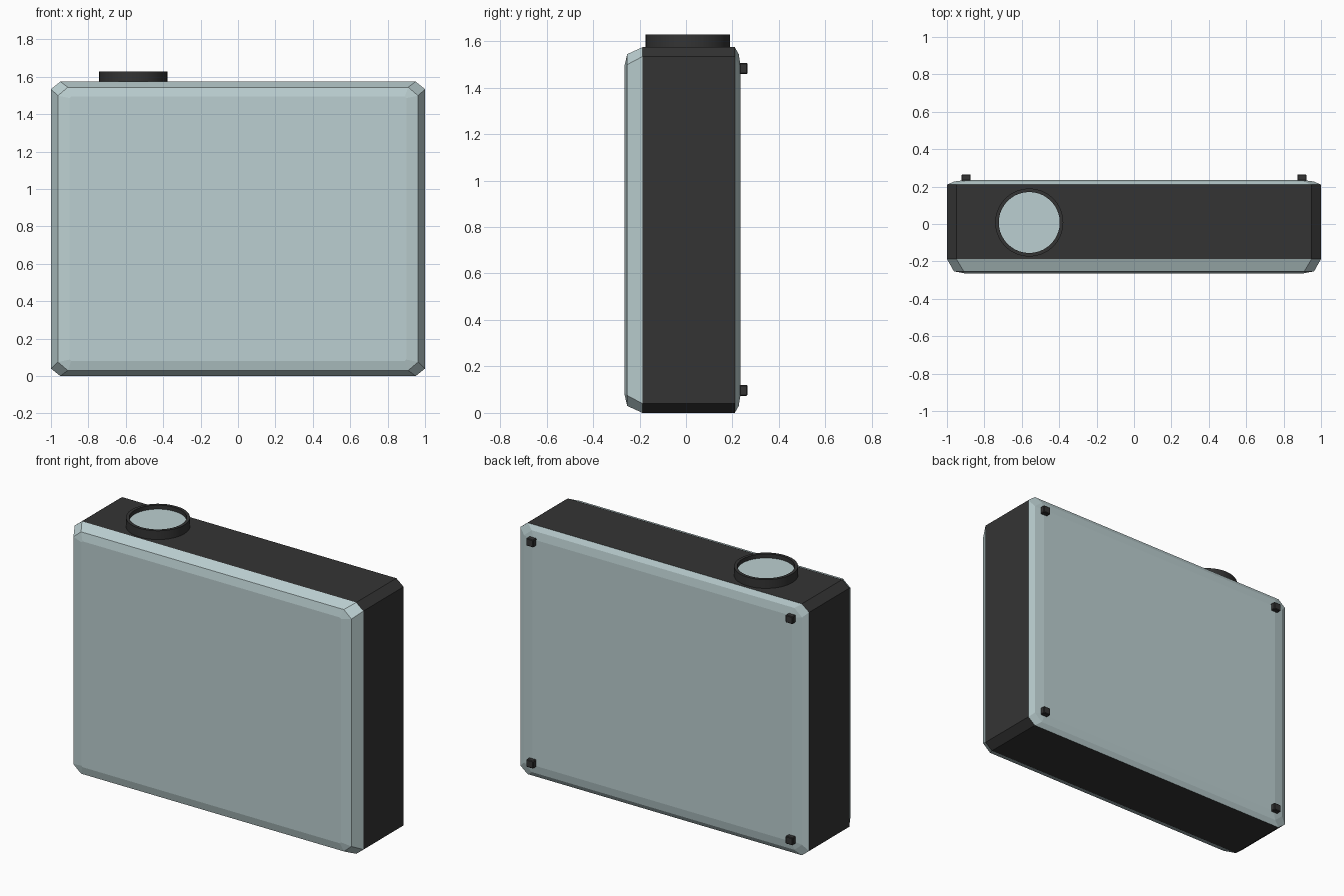
import bpy, bmesh, math

if "Cube" in bpy.data.objects:
    bpy.data.objects.remove(bpy.data.objects["Cube"])


def material(name, rgb):
    m = bpy.data.materials.new(name)
    m.diffuse_color = (*rgb, 1)
    m.use_nodes = True
    m.node_tree.nodes["Principled BSDF"].inputs["Base Color"].default_value = m.diffuse_color
    return m


PALE = material("pale blue grey", (0.50, 0.625, 0.635))
DARK = material("charcoal", (0.034, 0.034, 0.034))


def finish(bm, name, mat):
    bmesh.ops.recalc_face_normals(bm, faces=bm.faces)
    me = bpy.data.meshes.new(name)
    bm.to_mesh(me)
    bm.free()
    me.materials.append(mat)
    ob = bpy.data.objects.new(name, me)
    bpy.context.collection.objects.link(ob)
    return ob


def ring(bm, y, hx, z0, z1, cx, cz):
    """Chamfered rectangle in the x-z plane."""
    pts = [(hx, z0 + cz), (hx, z1 - cz), (hx - cx, z1), (cx - hx, z1),
           (-hx, z1 - cz), (-hx, z0 + cz), (cx - hx, z0), (hx - cx, z0)]
    return [bm.verts.new((x, y, z)) for x, z in pts]


def bridge(bm, a, b):
    n = len(a)
    for i in range(n):
        bm.faces.new((a[i], a[(i + 1) % n], b[(i + 1) % n], b[i]))


def shell(name, sections, mat, cap):
    bm = bmesh.new()
    rings = [ring(bm, *s) for s in sections]
    for a, b in zip(rings, rings[1:]):
        bridge(bm, a, b)
    if cap:
        bm.faces.new(rings[-1])
    ob = finish(bm, name, mat)
    # make sure the open shells face away from the body centre
    me = ob.data
    if sum((p.center.x * p.normal.x + p.center.y * p.normal.y
            + (p.center.z - 0.787) * p.normal.z) * p.area for p in me.polygons) < 0:
        me.flip_normals()
    return ob


# Body: dark band between two pale bevelled panels
H = 1.574
front_edge = (-0.187, 1.0, 0.0, H, 0.05, 0.04)
back_edge = (0.21, 1.0, 0.0, H, 0.05, 0.04)
shell("housing_band", [front_edge, back_edge], DARK, False)
shell("front_panel", [front_edge,
                      (-0.253, 0.963, 0.03, H - 0.03, 0.053, 0.045),
                      (-0.265, 0.90, 0.08, H - 0.08, 0.008, 0.008)], PALE, True)
shell("back_panel", [back_edge,
                     (0.227, 0.963, 0.03, H - 0.03, 0.053, 0.045),
                     (0.235, 0.90, 0.08, H - 0.08, 0.008, 0.008)], PALE, True)


def turned(name, profile, mat, cap):
    """Profile of (radius, z) turned about the dial axis."""
    n, cx, cy = 40, -0.56, 0.008
    bm = bmesh.new()
    rings = [[bm.verts.new((cx + r * math.cos(math.tau * i / n),
                            cy + r * math.sin(math.tau * i / n), z))
              for i in range(n)] for r, z in profile]
    for a, b in zip(rings, rings[1:]):
        bridge(bm, a, b)
    if cap:
        bm.faces.new(rings[-1])
    ob = finish(bm, name, mat)
    bpy.context.view_layer.objects.active = ob
    ob.select_set(True)
    bpy.ops.object.shade_smooth_by_angle(angle=math.radians(30))
    ob.select_set(False)


# Top dial: dark rim with a recessed pale disc
turned("dial_rim", [(0.182, H), (0.182, 1.629), (0.163, 1.629), (0.163, 1.604)], DARK, False)
turned("dial_disc", [(0.163, 1.604)], PALE, True)

# Four small pads on the back
for sx, side in ((-1, "left"), (1, "right")):
    for z, level in ((0.097, "lower"), (1.482, "upper")):
        bm = bmesh.new()
        bmesh.ops.create_cube(bm, size=1)
        bmesh.ops.scale(bm, vec=(0.05, 0.035, 0.047), verts=bm.verts)
        bmesh.ops.translate(bm, vec=(sx * 0.898, 0.2475, z), verts=bm.verts)
        bmesh.ops.bevel(bm, geom=bm.edges[:], offset=0.004, segments=1, affect='EDGES')
        finish(bm, f"{level}_{side}_pad", DARK)
